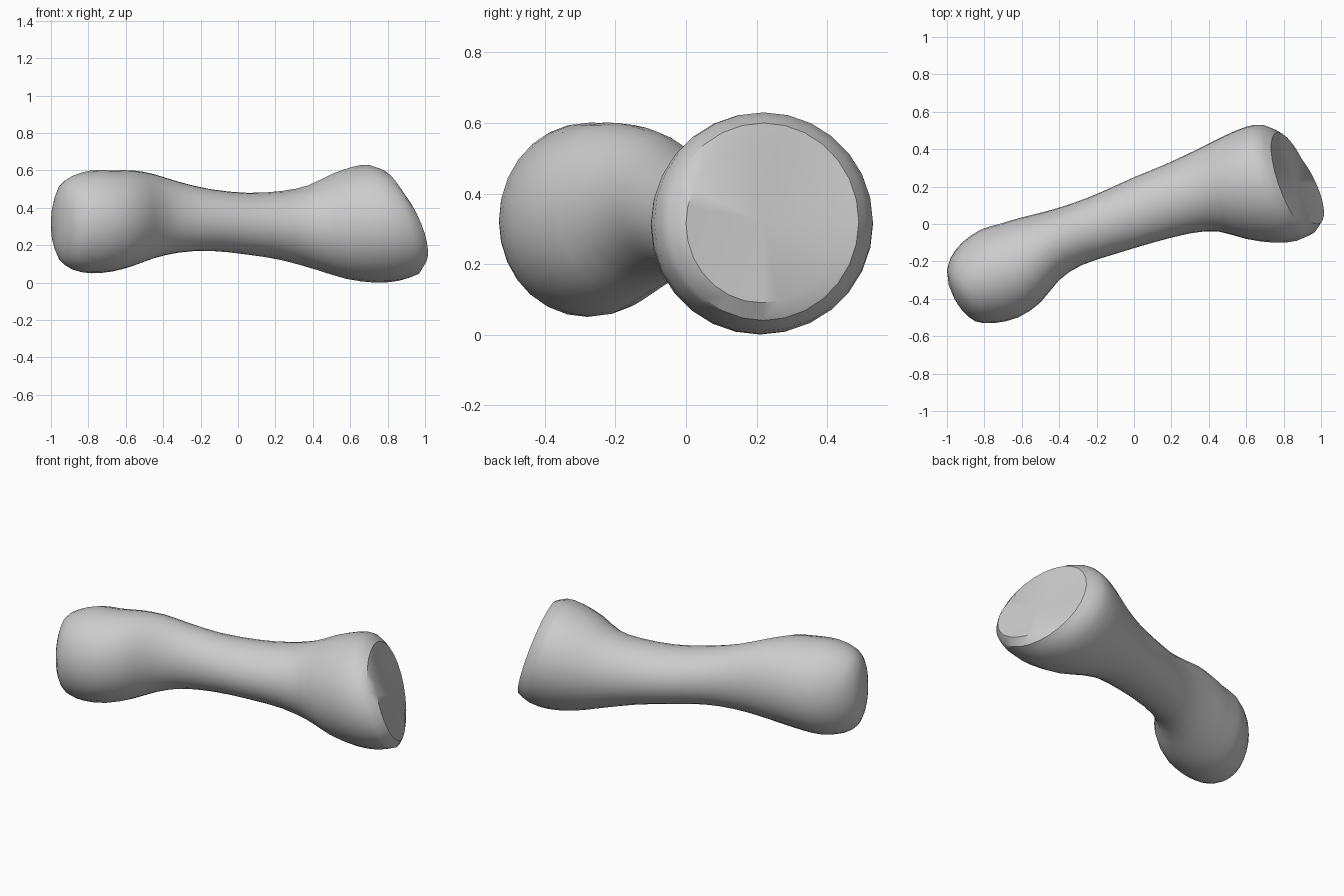
import bpy, bmesh, math
from mathutils import Vector

cube = bpy.data.objects.get("Cube")
if cube:
    bpy.data.objects.remove(cube, do_unlink=True)

SIDES = 28   # points around the shaft
STEPS = 2    # rings per section

# Cross-sections along the bone:
# front x, front y, back x, back y, bottom z, top z, lean of the top along x
SECTIONS = [
    (-.96, -.40, -1, -.25, .2, .43, 0),
    (-.92, -.46, -.98, -.18, .12, .52, 0),
    (-.85, -.52, -.92, -.1, .07, .57, 0),
    (-.75, -.53, -.82, -.03, .05, .6, 0),
    (-.62, -.5, -.72, 0, .06, .6, 0),
    (-.5, -.42, -.62, .03, .09, .6, 0),
    (-.4, -.3, -.5, .06, .13, .58, 0),
    (-.28, -.22, -.36, .1, .16, .54, 0),
    (-.1, -.16, -.2, .16, .17, .5, 0),
    (.1, -.1, 0, .25, .15, .48, 0),
    (.3, -.05, .17, .32, .12, .49, 0),
    (.45, -.04, .34, .4, .07, .52, -.02),
    (.6, -.08, .48, .47, .02, .58, -.04),
    (.75, -.1, .6, .52, 0, .62, -.06),
    (.87, -.09, .69, .53, .01, .63, -.08),
    (.95, -.05, .77, .49, .04, .6, -.09),
]
END_FACE = (.98, 0, .79, .43, .09, .54, -.09)


def blend(a, b, c, d, t):
    """Smooth curve through b and c."""
    return b + .5 * t * (c - a + t * (2*a - 5*b + 4*c - d + t * (3*(b - c) + d - a)))


def refine(rows):
    """Add smooth in-between sections."""
    out = []
    last = len(rows) - 1
    for i in range(last):
        near = [rows[min(max(i + k, 0), last)] for k in (-1, 0, 1, 2)]
        for s in range(STEPS):
            out.append([blend(*v, s / STEPS) for v in zip(*near)])
    return out + [rows[-1]]


def add_ring(bm, section):
    fx, fy, bx, by, low, high, lean = section
    middle = Vector(((fx + bx) / 2, (fy + by) / 2, (low + high) / 2))
    across = Vector(((bx - fx) / 2, (by - fy) / 2, 0))
    up = Vector((lean, 0, (high - low) / 2))
    angles = [math.tau * i / SIDES for i in range(SIDES)]
    return [bm.verts.new(middle + across * math.cos(a) + up * math.sin(a)) for a in angles]


def close_end(bm, ring, point):
    tip = bm.verts.new(point)
    for i in range(SIDES):
        bm.faces.new((ring[i], ring[(i + 1) % SIDES], tip))


# Bone: rounded head, waisted shaft and slanted, slightly hollow end
bm = bmesh.new()
rings = [add_ring(bm, s) for s in refine(SECTIONS) + [END_FACE]]
for a, b in zip(rings, rings[1:]):
    for i in range(SIDES):
        j = (i + 1) % SIDES
        bm.faces.new((a[i], a[j], b[j], b[i]))
close_end(bm, rings[0], (-.99, -.33, .32))
close_end(bm, rings[-1], (.87, .22, .32))
bmesh.ops.recalc_face_normals(bm, faces=bm.faces)
mesh = bpy.data.meshes.new("bone")
bm.to_mesh(mesh)
bm.free()

bone = bpy.data.objects.new("bone", mesh)
bpy.context.collection.objects.link(bone)

# Plain grey material
grey = bpy.data.materials.new("bone_grey")
grey.use_nodes = True
colour = (.6, .6, .6, 1)
grey.diffuse_color = colour
grey.node_tree.nodes["Principled BSDF"].inputs["Base Color"].default_value = colour
mesh.materials.append(grey)

# Smooth surface with a crisp rim at the end face
bpy.ops.object.select_all(action='DESELECT')
bone.select_set(True)
bpy.context.view_layer.objects.active = bone
bpy.ops.object.shade_smooth_by_angle(angle=math.radians(35))
